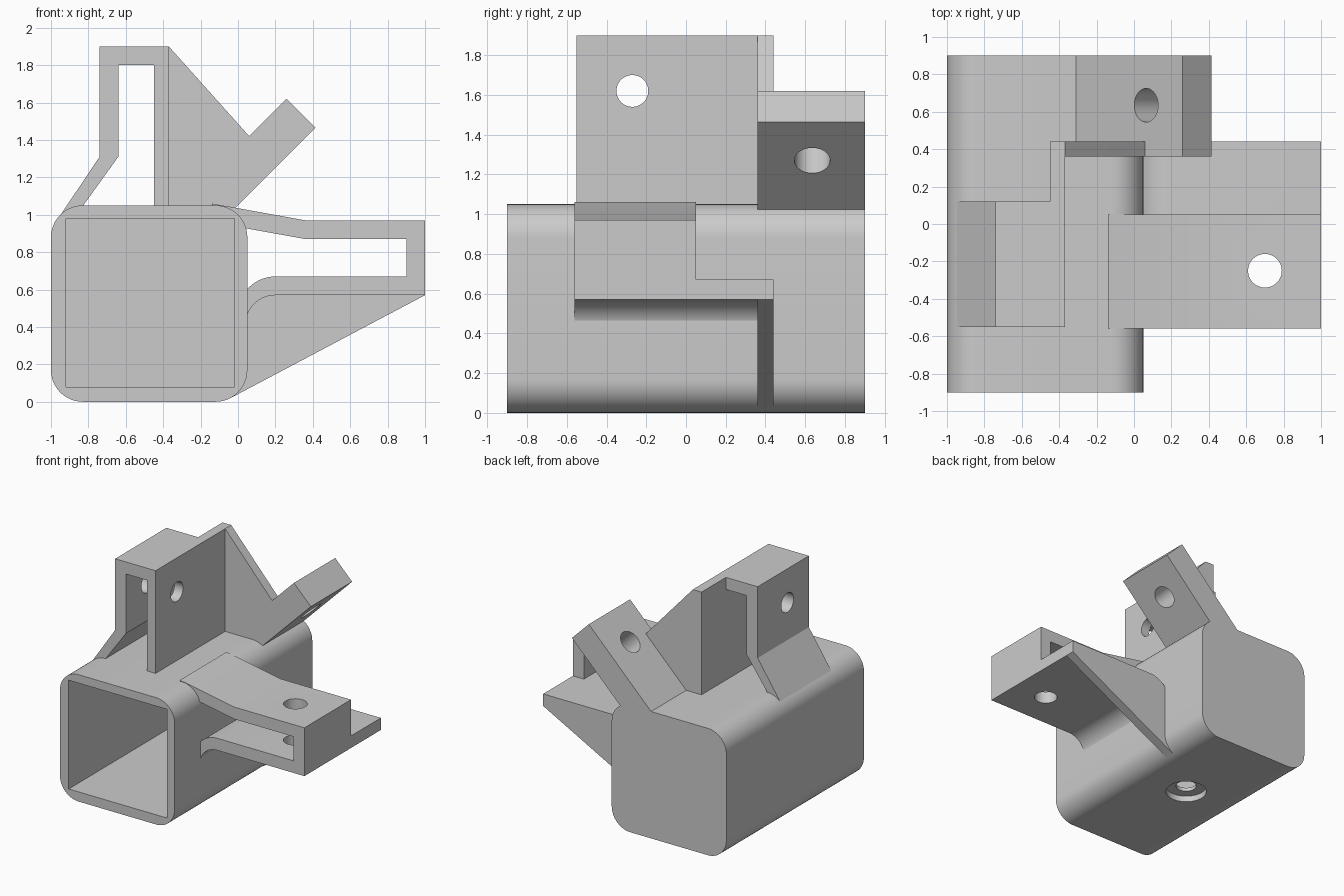
import bpy, bmesh
from math import radians, cos, sin
from mathutils import Vector

if "Cube" in bpy.data.objects:
    bpy.data.objects.remove(bpy.data.objects["Cube"], do_unlink=True)

grey = bpy.data.materials.new("plain grey")
grey.use_nodes = True
grey.diffuse_color = (0.6, 0.6, 0.6, 1)
grey.node_tree.nodes["Principled BSDF"].inputs["Base Color"].default_value = (0.6, 0.6, 0.6, 1)


def arc(cx, cz, r, start, end, steps=10):
    angles = [radians(start + (end - start) * i / steps) for i in range(steps + 1)]
    return [(cx + r * cos(a), cz + r * sin(a)) for a in angles]


def extrude(name, outline, y0, y1):
    """Extrude an x-z outline from y0 to y1."""
    bm = bmesh.new()
    face = bm.faces.new([bm.verts.new((x, y0, z)) for x, z in outline])
    new = bmesh.ops.extrude_face_region(bm, geom=[face])["geom"]
    bmesh.ops.translate(bm, vec=(0, y1 - y0, 0),
                        verts=[g for g in new if isinstance(g, bmesh.types.BMVert)])
    bmesh.ops.recalc_face_normals(bm, faces=bm.faces)
    mesh = bpy.data.meshes.new(name)
    bm.to_mesh(mesh)
    bm.free()
    mesh.materials.append(grey)
    obj = bpy.data.objects.new(name, mesh)
    bpy.context.collection.objects.link(obj)
    return obj


def rod(centre, axis, radius, length):
    bpy.ops.mesh.primitive_cylinder_add(vertices=48, radius=radius, depth=length, location=centre)
    obj = bpy.context.object
    obj.name = "hole_cutter"
    obj.rotation_euler = Vector(axis).to_track_quat("Z", "Y").to_euler()
    obj.data.materials.append(grey)
    return obj


def cut(obj, cutter):
    cutter.hide_render = True
    mod = obj.modifiers.new("cut", "BOOLEAN")
    mod.operation, mod.solver, mod.object = "DIFFERENCE", "EXACT", cutter
    bpy.context.view_layer.objects.active = obj
    bpy.ops.object.modifier_apply(modifier=mod.name)
    bpy.data.objects.remove(cutter, do_unlink=True)


# Rounded sleeve, open at the front, with a counterbored hole underneath
R = 0.17
outline = []
for cx, cz, a in ((0.05 - R, 1.05 - R, 0), (R - 1, 1.05 - R, 90), (R - 1, R, 180), (0.05 - R, R, 270)):
    outline += arc(cx, cz, R, a, a + 90, 12)
sleeve = extrude("sleeve", outline, -0.9, 0.9)
cut(sleeve, extrude("cavity_cutter", [(-0.92, 0.08), (-0.02, 0.08), (-0.02, 0.98), (-0.92, 0.98)], -1, 0.82))
cut(sleeve, rod((-0.47, 0.08, 0), (0, 0, 1), 0.16, 0.1))
cut(sleeve, rod((-0.47, 0.08, 0), (0, 0, 1), 0.08, 0.4))

# Side bracket: shelf, looped arm and gusset
shelf = extrude("side_shelf", arc(0.2, 0.47, 0.2, 143, 90) + [(1, 0.67), (1, 0.57)]
                + arc(0.2, 0.41, 0.16, 90, 175), -0.56, 0.44)
arm = extrude("side_arm", [(-0.14, 1.06), (0.36, 0.97), (1, 0.97), (1, 0.67), (0.9, 0.67), (0.9, 0.87),
                           (0.36, 0.87), (0, 0.935), (0, 1), (-0.14, 1.04)], -0.56, 0.05)
for part in (shelf, arm):
    cut(part, rod((0.7, -0.25, 0.77), (0, 0, 1), 0.09, 0.8))
gusset = extrude("side_gusset", [(1, 0.57), (0.02, 0.57), (0.02, 0.1), (-0.03, 0.05), (-0.03, 0.025)], 0.36, 0.44)

# Top bracket: upright plate, looped arm and gusset
plate = extrude("top_plate", [(-0.45, 1.02), (-0.37, 1.02), (-0.37, 1.9), (-0.45, 1.9)], -0.55, 0.44)
top_arm = extrude("top_arm", [(-0.45, 1.9), (-0.74, 1.9), (-0.74, 1.31), (-0.955, 0.99), (-0.87, 0.99),
                              (-0.64, 1.31), (-0.64, 1.8), (-0.45, 1.8)], -0.55, 0.12)
for part in (plate, top_arm):
    cut(part, rod((-0.55, -0.27, 1.62), (1, 0, 0), 0.08, 0.8))
top_gusset = extrude("top_gusset", [(-0.37, 1.9), (0.06, 1.42), (0.2, 1.25), (-0.02, 1.03), (-0.37, 1.03)], 0.36, 0.44)

# Slanted lug with a hole through it
lug = extrude("slanted_lug", [(-0.33, 1.03), (0.26, 1.62), (0.415, 1.465), (-0.03, 1.02)], 0.36, 0.9)
cut(lug, rod((0.14, 0.635, 1.35), (1, 0, -1), 0.09, 0.8))
cut(top_gusset, rod((0.14, 0.635, 1.35), (1, 0, -1), 0.09, 0.8))

# Smooth the rounded surfaces, keep edges sharp
bpy.ops.object.select_all(action="DESELECT")
for part in (sleeve, shelf, arm, gusset, plate, top_arm, top_gusset, lug):
    part.select_set(True)
bpy.context.view_layer.objects.active = sleeve
bpy.ops.object.shade_smooth_by_angle(angle=radians(30))
